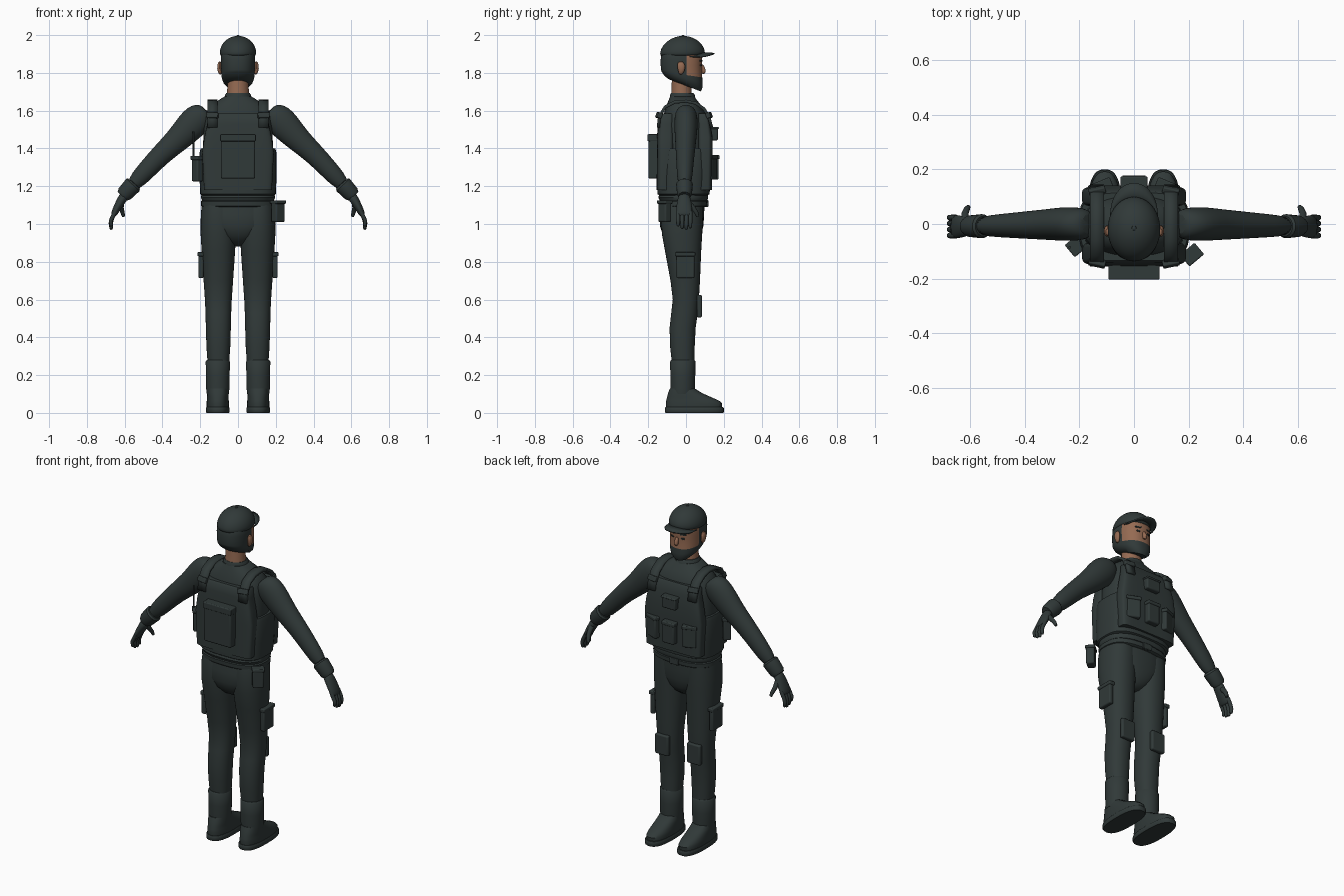
import bpy, math
from mathutils import Vector, Matrix


def material(name, rgb):
    m = bpy.data.materials.new(name)
    m.diffuse_color = (*rgb, 1)
    return m


DARK = material("dark_fabric", (0.030, 0.041, 0.040))
SKIN = material("skin", (0.30, 0.145, 0.085))


def finish(name, verts, faces, mat, bevel=0, subsurf=0):
    me = bpy.data.meshes.new(name)
    me.from_pydata(verts, [], faces)
    me.materials.append(mat)
    ob = bpy.data.objects.new(name, me)
    bpy.context.collection.objects.link(ob)
    if bevel:
        b = ob.modifiers.new("bevel", 'BEVEL')
        b.width, b.segments = bevel, 3
    if subsurf:
        ob.modifiers.new("smooth", 'SUBSURF').levels = subsurf
        ob.modifiers["smooth"].render_levels = subsurf
    return ob


def skin_rings(name, rings, mat, **kw):
    n = len(rings[0])
    verts = [v for r in rings for v in r]
    faces = [(i * n + j, i * n + (j + 1) % n, (i + 1) * n + (j + 1) % n, (i + 1) * n + j)
             for i in range(len(rings) - 1) for j in range(n)]
    faces += [tuple(range(n))[::-1], tuple(range(len(verts) - n, len(verts)))]
    return finish(name, verts, faces, mat, **kw)


def loft(name, secs, mat=DARK, cx=0, p=2.0, n=36, **kw):
    """Stacked cross-sections: (z, half width, back y, front y, front drop)."""
    rings = []
    for z, rx, y0, y1, *drop in secs:
        ring = []
        for j in range(n):
            a = 2 * math.pi * j / n
            c, s = math.cos(a), math.sin(a)
            c = math.copysign(abs(c) ** (2 / p), c)
            s = math.copysign(abs(s) ** (2 / p), s)
            ring.append((cx + rx * c, (y0 + y1) / 2 + (y1 - y0) / 2 * s,
                         z - (drop[0] * s if drop else 0)))
        rings.append(ring)
    return skin_rings(name, rings, mat, **kw)


def tube(name, pts, mat=DARK, n=20, **kw):
    """Swept limb: (x, y, z, thickness radius, y radius)."""
    P = [Vector(q[:3]) for q in pts]
    rings = []
    for i, q in enumerate(pts):
        t = (P[min(i + 1, len(P) - 1)] - P[max(i - 1, 0)]).normalized()
        u = t.cross(Vector((0, 1, 0))).normalized()
        w = t.cross(u)
        rings.append([P[i] + u * q[3] * math.cos(2 * math.pi * j / n)
                      + w * q[4] * math.sin(2 * math.pi * j / n) for j in range(n)])
    return skin_rings(name, rings, mat, **kw)


def box(name, c, size, rot=0, bevel=0.008, mat=DARK, tilt=0):
    M = Matrix.Translation(c) @ Matrix.Rotation(math.radians(rot), 4, 'Z') \
        @ Matrix.Rotation(math.radians(tilt), 4, 'X')
    v = [M @ Vector((x * size[0] / 2, y * size[1] / 2, z * size[2] / 2))
         for z in (-1, 1) for x, y in ((-1, -1), (1, -1), (1, 1), (-1, 1))]
    f = [(3, 2, 1, 0), (4, 5, 6, 7), (0, 1, 5, 4), (1, 2, 6, 5), (2, 3, 7, 6), (3, 0, 4, 7)]
    return finish(name, v, f, mat, bevel=bevel)


def pouch(name, c, size, rot=0):
    box(name, c, size, rot)
    lid = size[2] * 0.16
    box(name + "_lid", (c[0], c[1], c[2] + size[2] / 2 - lid / 2),
        (size[0] + .008, size[1] + .01, lid), rot, .005)


# Head: hair and beard are coloured by position
head = loft("head", [(1.735, .055, -.095, .078, .033), (1.755, .078, -.118, .087, .034),
                     (1.775, .086, -.126, .088, .028), (1.792, .088, -.13, .086, .016),
                     (1.81, .089, -.132, .084, .006), (1.84, .09, -.134, .084),
                     (1.87, .091, -.134, .086), (1.90, .09, -.13, .086),
                     (1.94, .075, -.11, .07)], SKIN, p=2.3, n=64)
head.data.materials.append(DARK)
for f in head.data.polygons:
    c = f.center
    if c.y < 0.004 or c.z < 1.775 + max(0, .05 - c.y) * .3 or c.z > 1.9:
        f.material_index = 1
loft("neck", [(1.64, .064, -.082, .04), (1.69, .058, -.078, .03), (1.76, .055, -.075, .03)], SKIN)
tube("nose", [(0, .082, 1.845, .008, .008), (0, .089, 1.825, .011, .012),
              (0, .093, 1.808, .013, .016), (0, .086, 1.795, .006, .01)], SKIN, n=12, subsurf=1)
for s in (-1, 1):
    tube("ear", [(s * .092, -.03, 1.79, .006, .008), (s * .098, -.024, 1.81, .012, .018),
                 (s * .1, -.026, 1.84, .012, .024), (s * .096, -.03, 1.862, .006, .012)],
         SKIN, n=12, subsurf=1)
    box("eye", (s * .034, .079, 1.84), (.02, .009, .009), -s * 15, .002)
    box("eyebrow", (s * .036, .079, 1.864), (.036, .009, .008), -s * 15, .002)

# Cap with curved visor and button
loft("cap_crown", [(1.885, .094, -.137, .09), (1.90, .097, -.138, .1), (1.925, .096, -.134, .1),
                   (1.955, .083, -.115, .082), (1.978, .06, -.085, .055),
                   (1.992, .034, -.053, .023), (1.996, .008, -.023, -.007)], subsurf=1)
loft("cap_button", [(1.992, .009, -.024, -.006), (1.998, .008, -.023, -.007), (2.0, .004, -.019, -.011)])
vis, K = [], 16
for k in range(K + 1):
    a = math.pi * (k / K)
    x = .088 * math.cos(a)
    for t in (0, .5, 1):
        y = .02 + .068 * math.sin(a) + t * .062 * math.sin(a) ** .7
        vis.append((x, y, 1.91 - 2.8 * x * x - t * .004))
visor = finish("cap_visor", vis, [(k * 3 + t, k * 3 + t + 1, k * 3 + t + 4, k * 3 + t + 3)
                                  for k in range(K) for t in (0, 1)], DARK)
visor.modifiers.new("thickness", 'SOLIDIFY').thickness = .008

# Shirt, collar, belt and hips
loft("shirt", [(1.09, .185, -.125, .1), (1.2, .185, -.13, .11), (1.4, .185, -.135, .115),
               (1.52, .182, -.125, .11), (1.59, .172, -.115, .1), (1.635, .135, -.1, .075),
               (1.66, .095, -.09, .055), (1.675, .072, -.084, .045)], p=2.5)
loft("collar", [(1.655, .074, -.088, .052), (1.685, .068, -.084, .046), (1.693, .062, -.08, .04)])
loft("shirt_hem", [(1.125, .19, -.14, .112), (1.14, .197, -.147, .118), (1.16, .192, -.14, .115)], p=2.6)
loft("belt", [(1.09, .188, -.135, .104), (1.096, .196, -.142, .112), (1.12, .196, -.144, .114),
              (1.127, .188, -.136, .106)], p=2.6)
box("belt_buckle", (0, .112, 1.108), (.06, .014, .036), bevel=.004)
loft("hips", [(1.11, .185, -.13, .098), (1.05, .192, -.137, .096), (.99, .18, -.138, .092),
              (.94, .125, -.122, .08), (.905, .075, -.09, .06), (.882, .03, -.05, .03)][::-1], p=2.3)

# Plate carrier: waist wrap, front and back plates
loft("vest_wrap", [(1.15, .188, -.14, .11), (1.158, .2, -.151, .124), (1.25, .204, -.154, .136),
                   (1.38, .203, -.154, .14), (1.40, .197, -.15, .136)], p=3)
for name, y0, y1, y2 in (("back_plate", -.156, -.154, -.143), ("front_plate", .138, .141, .12)):
    m = -.06 if y0 < 0 else .06
    loft(name, [(z, w, min(m, y), max(m, y)) for z, w, y in
                ((1.18, .18, y0), (1.38, .19, y1), (1.46, .178, y1), (1.53, .163, (y1 + y2) / 2),
                 (1.575, .158, y2), (1.584, .15, y2 * .94))], p=5, n=48)
pouch("back_pack", (0, -.171, 1.358), (.18, .055, .235))
pouch("chest_pouch", (0, .148, 1.478), (.09, .042, .072))
for i in (-1, 0, 1):
    pouch("belly_pouch", (i * .118, .148 - .02 * abs(i), 1.3), (.078, .05, .13), -i * 22)

# Radio with antenna, hip pouch
pouch("radio", (-.214, -.082, 1.293), (.05, .045, .135), -50)
tube("radio_antenna", [(-.235, -.085, z, .005, .005) for z in (1.35, 1.49)], n=10)
pouch("hip_pouch", (.212, -.112, 1.068), (.062, .045, .115), 40)

for s in (-1, 1):
    # Shoulder straps and buckles
    path = ((-.147, 1.51), (-.14, 1.57), (-.11, 1.62), (-.06, 1.645), (.0, 1.65),
            (.05, 1.64), (.095, 1.61), (.122, 1.565), (.136, 1.51))
    sv = [(s * (.135 + dx), y, z) for y, z in path for dx in (-.026, .026)]
    strap = finish("shoulder_strap", sv, [(2 * k, 2 * k + 1, 2 * k + 3, 2 * k + 2)
                                          for k in range(len(path) - 1)], DARK)
    so = strap.modifiers.new("thickness", 'SOLIDIFY')
    so.thickness, so.offset = .016, 0
    box("strap_buckle", (s * .135, -.143, 1.575), (.062, .024, .03), s * 12, .005, tilt=-20)
    box("strap_buckle", (s * .135, .122, 1.575), (.062, .024, .03), s * -12, .005, tilt=20)

    # Sleeve
    tube("sleeve", [(s * x, y, z, a, b) for x, y, z, a, b in (
        (.165, 0, 1.60, .035, .04), (.18, 0, 1.587, .063, .054), (.21, 0, 1.56, .083, .062),
        (.26, 0, 1.51, .079, .062), (.32, -.002, 1.445, .066, .056), (.40, -.004, 1.375, .056, .05),
        (.48, -.006, 1.29, .051, .043), (.57, -.008, 1.192, .042, .037))], n=28, subsurf=1)
    # Glove: cuff, palm, fingers, thumb
    tube("glove_cuff", [(s * x, -.008, z, a, a * .92) for x, z, a in (
        (.55, 1.214, .04), (.556, 1.207, .048), (.60, 1.16, .043), (.612, 1.147, .034))])
    tube("palm", [(s * x, -.01, z, a, b) for x, z, a, b in (
        (.595, 1.16, .028, .03), (.618, 1.125, .024, .036), (.64, 1.085, .021, .043),
        (.658, 1.05, .017, .042), (.662, 1.04, .008, .036))], subsurf=1)
    for k, y in enumerate((-.042, -.02, .002, .023)):
        d = (.018, .004, 0, .008)[k]
        tube("finger", [(s * .65, y, 1.065, .011, .011), (s * .667, y, 1.03, .011, .011),
                        (s * .674, y, 1.0 + d, .0105, .0105), (s * .671, y, .976 + d, .009, .009),
                        (s * .669, y, .97 + d, .004, .004)], n=12)
    tube("thumb", [(s * .618, .012, 1.115, .015, .015), (s * .618, .038, 1.085, .013, .013),
                   (s * .611, .055, 1.06, .011, .011), (s * .606, .062, 1.04, .008, .008)], n=12)

    # Trouser leg
    loft("trouser_leg", [(.25, .056, -.073, .043), (.35, .063, -.084, .046), (.45, .066, -.087, .051),
                         (.53, .068, -.078, .062), (.6, .071, -.07, .068), (.7, .078, -.082, .074),
                         (.85, .088, -.11, .08), (.95, .094, -.128, .086), (1.05, .093, -.132, .09),
                         (1.1, .088, -.125, .09)], cx=s * .104, p=2.2)
    pouch("thigh_pouch", (s * .196, -.003, .782), (.028, .095, .138))
    box("knee_pad", (s * .106, .071, .565), (.088, .026, .12))

    # Boot: shaft, foot, sole
    loft("boot_shaft", [(.1, .058, -.08, .045), (.13, .062, -.082, .048), (.2, .063, -.083, .049),
                        (.272, .064, -.084, .05), (.28, .058, -.078, .045)], cx=s * .107)
    loft("boot_foot", [(.025, .058, -.105, .19), (.05, .06, -.107, .192), (.065, .058, -.105, .175),
                       (.085, .057, -.1, .13), (.105, .056, -.095, .085), (.13, .053, -.085, .045)],
         cx=s * .107, p=2.4)
    loft("boot_sole", [(0, .06, -.108, .197), (.004, .063, -.111, .2), (.026, .063, -.111, .2),
                       (.03, .06, -.108, .197)], cx=s * .107, p=2.6)

# Smooth shading with sharp edges kept
for ob in bpy.context.collection.objects:
    ob.select_set(True)
    bpy.context.view_layer.objects.active = ob
bpy.ops.object.shade_smooth_by_angle(angle=math.radians(40))
